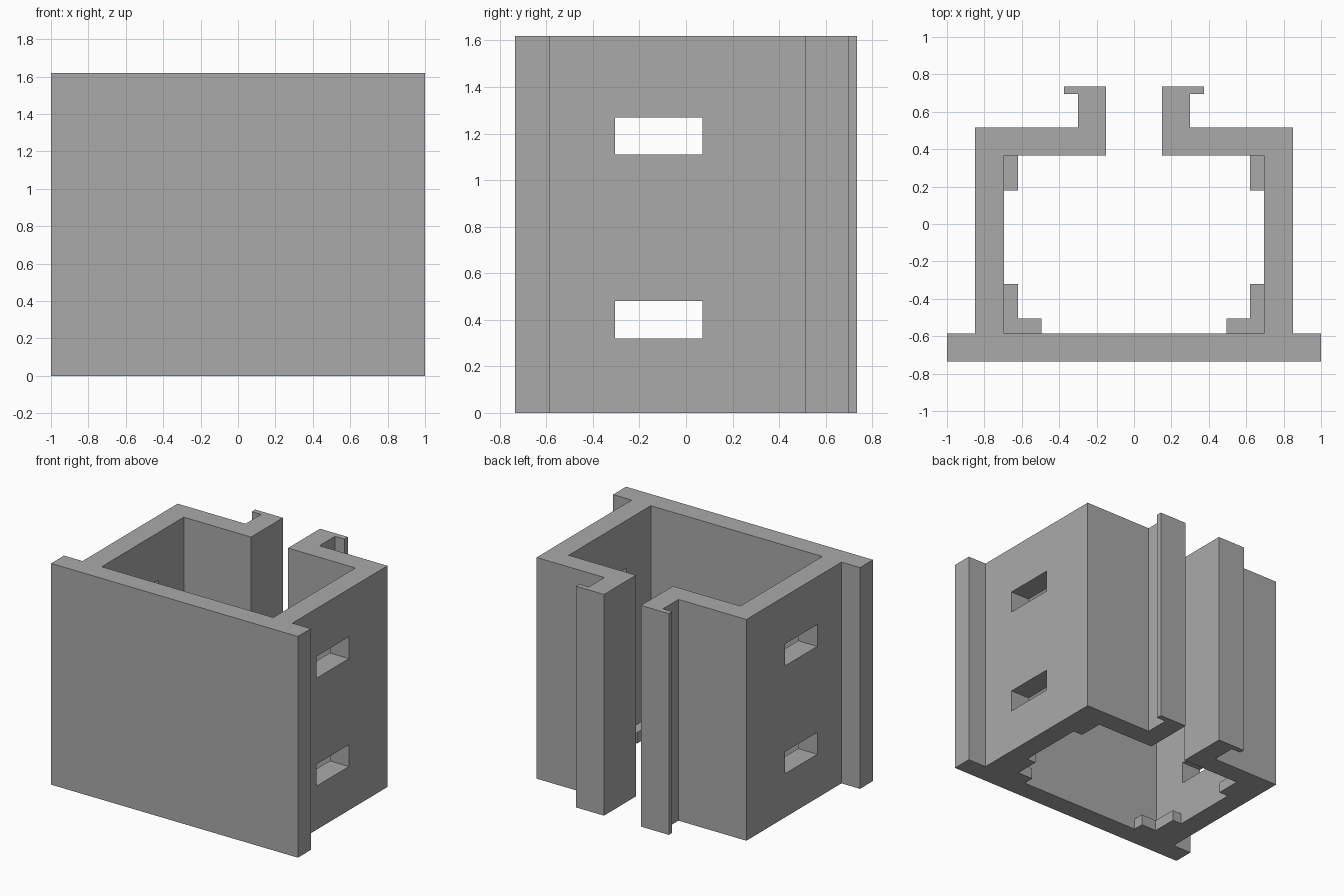
import bpy
import bmesh

cube = bpy.data.objects.get("Cube")
if cube:
    bpy.data.objects.remove(cube, do_unlink=True)

HEIGHT = 1.62
STOP_HEIGHT = 0.08

grey = bpy.data.materials.new("plain grey")
grey.use_nodes = True
color = (0.4, 0.4, 0.4, 1)
grey.diffuse_color = color
grey.node_tree.nodes["Principled BSDF"].inputs["Base Color"].default_value = color


def prism(name, outline, z0, z1):
    """Extrude a closed outline in x, y from z0 up to z1."""
    bm = bmesh.new()
    base = bm.faces.new([bm.verts.new((x, y, z0)) for x, y in outline])
    top = bmesh.ops.extrude_face_region(bm, geom=[base])["geom"]
    verts = [v for v in top if isinstance(v, bmesh.types.BMVert)]
    bmesh.ops.translate(bm, verts=verts, vec=(0, 0, z1 - z0))
    bmesh.ops.recalc_face_normals(bm, faces=bm.faces)
    mesh = bpy.data.meshes.new(name)
    bm.to_mesh(mesh)
    bm.free()
    mesh.materials.append(grey)
    obj = bpy.data.objects.new(name, mesh)
    bpy.context.collection.objects.link(obj)
    return obj


def rect(x0, x1, y0, y1):
    return [(x0, y0), (x1, y0), (x1, y1), (x0, y1)]


def cut(target, cutter):
    """Subtract the cutter from the target, then discard the cutter."""
    cutter.hide_render = True
    mod = target.modifiers.new("window", "BOOLEAN")
    mod.operation = "DIFFERENCE"
    mod.solver = "EXACT"
    mod.object = cutter
    bpy.context.view_layer.objects.active = target
    bpy.ops.object.modifier_apply(modifier=mod.name)
    bpy.data.objects.remove(cutter, do_unlink=True)


# Channel body: front plate, side walls, back returns and hooked lips
half = [(1, -0.735), (1, -0.585), (0.85, -0.585), (0.85, 0.515),
        (0.30, 0.515), (0.30, 0.695), (0.375, 0.695), (0.375, 0.735),
        (0.15, 0.735), (0.15, 0.365), (0.695, 0.365), (0.695, -0.585)]
body = prism("channel_body", half + [(-x, y) for x, y in reversed(half)], 0, HEIGHT)

# Two windows through both side walls
for z0, z1 in ((0.32, 0.48), (1.11, 1.27)):
    cut(body, prism("window_cutter", rect(-1.2, 1.2, -0.305, 0.07), z0, z1))

# Low stops in the inner corners at the bottom
front_stop = [(0.695, -0.585), (0.695, -0.32), (0.62, -0.32),
              (0.62, -0.505), (0.495, -0.505), (0.495, -0.585)]
back_stop = rect(0.62, 0.695, 0.18, 0.365)
for side, s in (("left", 1), ("right", -1)):
    for name, outline in (("front", front_stop), ("back", back_stop)):
        prism(f"{name}_{side}_stop", [(s * x, y) for x, y in outline], 0, STOP_HEIGHT)
